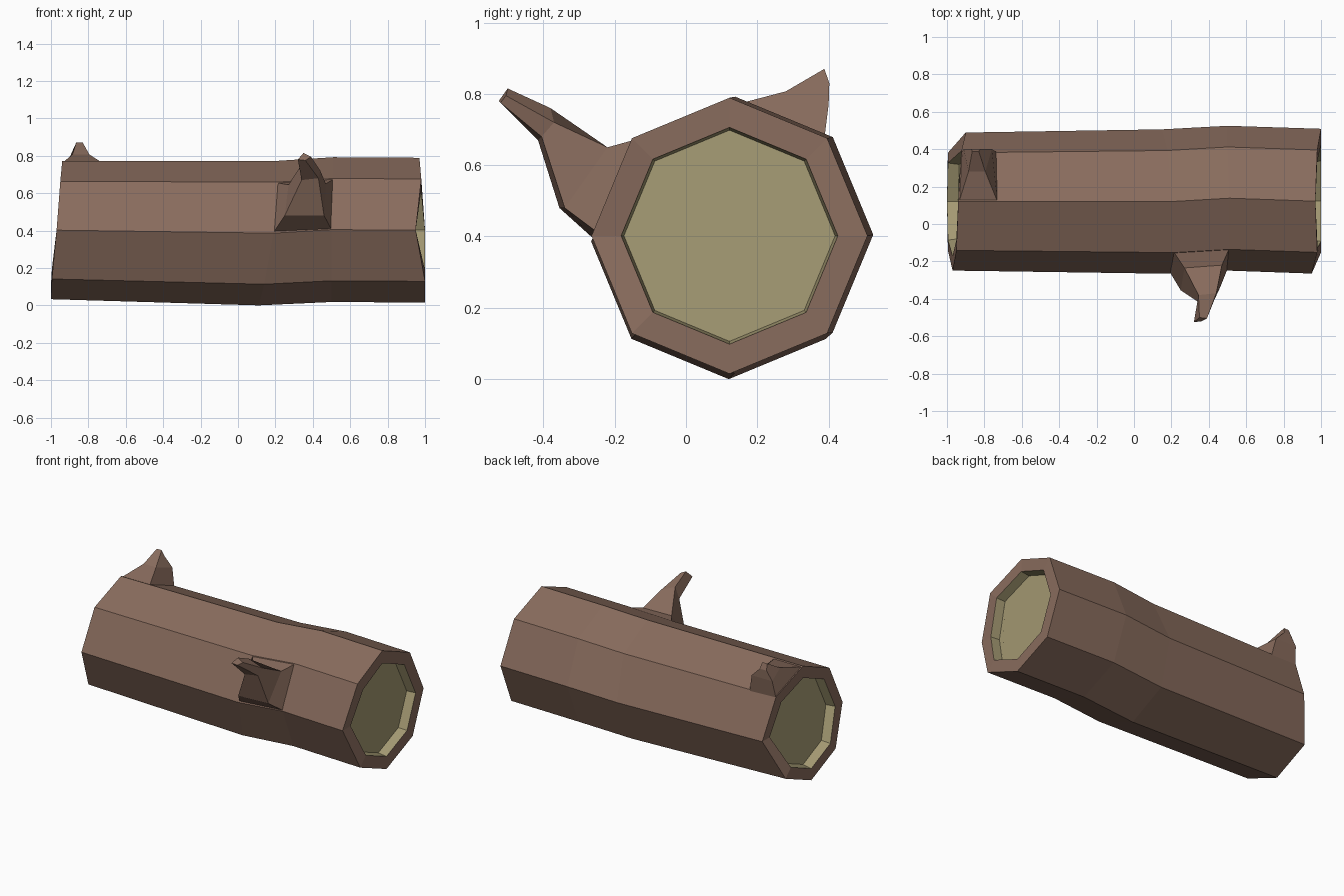
import bpy, bmesh, math
from mathutils import Vector

if "Cube" in bpy.data.objects:
    bpy.data.objects.remove(bpy.data.objects["Cube"])


def material(name, color):
    m = bpy.data.materials.new(name)
    m.diffuse_color = (*color, 1)
    m.use_nodes = True
    m.node_tree.nodes["Principled BSDF"].inputs["Base Color"].default_value = m.diffuse_color
    return m


bark = material("bark", (0.25, 0.15, 0.11))
wood = material("cut_wood", (0.37, 0.32, 0.17))


def loft(name, rings, wood_ends=0):
    """Skin a list of rings, cap both ends; outer wood_ends spans get cut wood."""
    bm = bmesh.new()
    loops = [[bm.verts.new(p) for p in r] for r in rings]
    n, last = len(rings[0]), len(loops) - 2
    for i, (a, b) in enumerate(zip(loops, loops[1:])):
        for k in range(n):
            j = (k + 1) % n
            f = bm.faces.new((a[k], a[j], b[j], b[k]))
            f.material_index = int(i < wood_ends or i > last - wood_ends)
    for cap in (loops[0], loops[-1]):
        bm.faces.new(cap).material_index = int(wood_ends > 0)
    bmesh.ops.recalc_face_normals(bm, faces=bm.faces)
    me = bpy.data.meshes.new(name)
    bm.to_mesh(me)
    bm.free()
    me.materials.append(bark)
    me.materials.append(wood)
    ob = bpy.data.objects.new(name, me)
    bpy.context.collection.objects.link(ob)
    return ob


def octagon(xs, cy, cz, r):
    """Eight points from the back corner, turning up over the top."""
    return [Vector((x, cy + r * math.cos(k * math.pi / 4),
                    cz + r * math.sin(k * math.pi / 4))) for k, x in enumerate(xs)]


def shrink(ring, scale, dx):
    c = sum(ring, Vector()) / len(ring)
    return [Vector((p.x + dx, c.y + (p.y - c.y) * scale, c.z + (p.z - c.z) * scale))
            for p in ring]


# Log: crooked octagonal trunk with recessed cut ends
left = octagon([-.90, -.925, -.94, -.95, -.97, -.995, -1, -.995], .12, .402, .369)
bend_a = octagon([.15, .18, .2, .21, .19, .14, .11, .12], .12, .386, .386)
bend_b = octagon([.5, .5, .51, .51, .5, .5, .5, .5], .138, .405, .387)
right = octagon([1, .98, .97, .98, .95, 1, 1, 1], .122, .402, .387)
loft("log", [shrink(left, .76, .06), shrink(left, .79, 0), left, bend_a,
             bend_b, right, shrink(right, .785, 0), shrink(right, .765, -.06)],
     wood_ends=1)

# Front branch: stub bending upward
loft("front_branch", [
    [(.19, -.255, .39), (.5, -.24, .405), (.51, -.13, .675), (.21, -.145, .655)],
    [(.25, -.355, .48), (.46, -.34, .48), (.47, -.22, .65), (.27, -.235, .645)],
    [(.34, -.415, .67), (.43, -.405, .68), (.44, -.37, .72), (.345, -.38, .76)],
    [(.32, -.525, .78), (.36, -.52, .775), (.39, -.505, .795), (.35, -.50, .815)]])

# Rear branch: short broken spike near the left end
loft("rear_branch", [
    [(-.935, .12, .765), (-.73, .12, .765), (-.735, .385, .65), (-.925, .38, .65)],
    [(-.885, .28, .807), (-.795, .28, .807), (-.76, .40, .77), (-.91, .40, .77)],
    [(-.865, .388, .87), (-.83, .388, .87), (-.82, .402, .83), (-.87, .402, .83)]])
